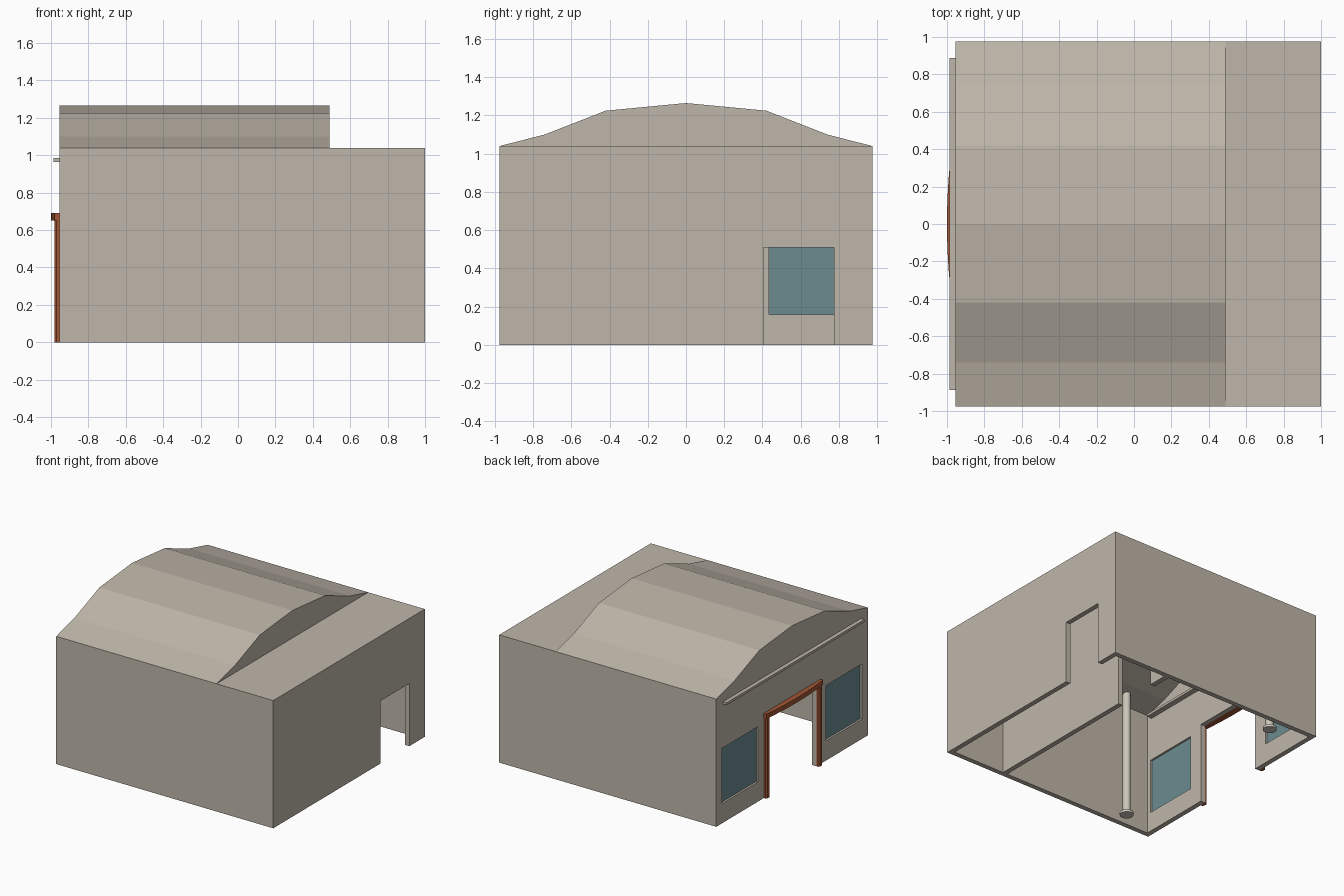
import bpy, bmesh, math
from mathutils import Vector

if "Cube" in bpy.data.objects:
    bpy.data.objects.remove(bpy.data.objects["Cube"])


def material(name, rgb):
    m = bpy.data.materials.new(name)
    m.diffuse_color = (*rgb, 1)
    m.use_nodes = True
    m.node_tree.nodes["Principled BSDF"].inputs["Base Color"].default_value = m.diffuse_color
    return m


PLASTER = material("warm_grey_plaster", (0.52, 0.47, 0.40))
CREAM = material("pale_cream", (0.60, 0.57, 0.49))
GLASS = material("teal_glass", (0.15, 0.26, 0.28))
WOOD = material("red_brown_wood", (0.36, 0.09, 0.035))


def finish(bm, name, mat):
    bmesh.ops.recalc_face_normals(bm, faces=bm.faces)
    me = bpy.data.meshes.new(name)
    bm.to_mesh(me)
    bm.free()
    ob = bpy.data.objects.new(name, me)
    bpy.context.collection.objects.link(ob)
    me.materials.append(mat)
    return ob


def extrude(bm, faces, vec):
    res = bmesh.ops.extrude_face_region(bm, geom=faces, use_keep_orig=True)
    verts = [g for g in res["geom"] if isinstance(g, bmesh.types.BMVert)]
    bmesh.ops.translate(bm, verts=verts, vec=vec)


def prism(name, points, vec, mat):
    bm = bmesh.new()
    face = bm.faces.new([bm.verts.new(p) for p in points])
    extrude(bm, [face], Vector(vec))
    return finish(bm, name, mat)


def box(name, x0, x1, y0, y1, z0, z1, mat):
    pts = [(x0, y0, z0), (x1, y0, z0), (x1, y1, z0), (x0, y1, z0)]
    return prism(name, pts, (0, 0, z1 - z0), mat)


def pierced_wall(name, x, openings, mat):
    """Wall across y with rectangular openings (y0, y1, z0, z1)."""
    ys = sorted({-YI, YI} | {v for o in openings for v in o[:2]})
    zs = sorted({0, H} | {v for o in openings for v in o[2:]})
    bm = bmesh.new()
    grid = {(i, j): bm.verts.new((x, y, z)) for i, y in enumerate(ys) for j, z in enumerate(zs)}
    for i in range(len(ys) - 1):
        for j in range(len(zs) - 1):
            cy, cz = (ys[i] + ys[i + 1]) / 2, (zs[j] + zs[j + 1]) / 2
            if not any(a < cy < b and c < cz < d for a, b, c, d in openings):
                bm.faces.new([grid[i, j], grid[i + 1, j], grid[i + 1, j + 1], grid[i, j + 1]])
    for v in [v for v in bm.verts if not v.link_faces]:
        bm.verts.remove(v)
    extrude(bm, bm.faces[:], Vector((T, 0, 0)))
    return finish(bm, name, mat)


T, H = 0.04, 1.04                      # wall thickness and height
X0, X1, XR, Y = -0.955, 1.0, 0.49, 0.975
YI = Y - T

# Long side walls
for label, s in (("front", -1), ("back", 1)):
    y0, y1 = sorted((s * Y, s * YI))
    box(label + "_wall", X0, X1, y0, y1, 0, H, PLASTER)

# Entrance facade, inner partition and right wall, with their openings
doorway = (0.405, 0.775, 0, 0.51)
windows = [(-0.9, -0.435, 0.16, 0.61), (0.435, 0.9, 0.16, 0.61)]
pierced_wall("entrance_wall", X0, windows + [(-0.315, 0.315, 0, 0.66)], PLASTER)
pierced_wall("partition_wall", XR - T, [doorway], PLASTER)
pierced_wall("right_wall", X1 - T, [doorway], PLASTER)

# Window panes
for n, (a, b, c, d) in enumerate(windows):
    box(f"window_pane_{n + 1}", X0 + 0.016, X0 + 0.024, a, b, c, d, GLASS)

# Flat roof over the rear room
box("flat_roof", XR, X1 - T, -YI, YI, H - T, H, PLASTER)

# Faceted vault and its two gable ends
half = [(0, 1.265), (0.42, 1.225), (0.74, 1.1), (Y, H)]
profile = [(-y, z) for y, z in reversed(half[1:])] + half
for label, x in (("entrance", X0), ("rear", XR - T)):
    prism(label + "_gable", [(x, y, z) for y, z in profile], (T, 0, 0), PLASTER)
shell = [(X0 + T, y, z) for y, z in profile]
shell += [(X0 + T, y, z - T) for y, z in reversed(profile)]
prism("vaulted_roof", shell, (XR - X0 - 2 * T, 0, 0), PLASTER)

# Ledge above the entrance
box("ledge_bar", -0.987, -0.87, -0.887, 0.887, 0.965, 0.985, PLASTER)

# Door frame: stepped posts and a lintel bowed outward
for label, s in (("left", 1), ("right", -1)):
    pts = [(X0, 0.315), (-0.97, 0.315), (-0.98, 0.325), (-0.98, 0.35), (-0.97, 0.362), (X0, 0.362)]
    prism(label + "_door_post", [(x, s * y, 0) for x, y in pts], (0, 0, 0.66), WOOD)
ys = [-0.365 + 0.73 * i / 12 for i in range(13)]
bow = [(-1.0 + 0.02 * (y / 0.365) ** 2, y) for y in ys]
outline = bow + [(X0, 0.365), (X0, -0.365)]
prism("door_lintel", [(x, y, 0.652) for x, y in outline], (0, 0, 0.038), WOOD)


# Interior columns with round bases
def cylinder(name, x, y, r, z0, z1, mat):
    bm = bmesh.new()
    bmesh.ops.create_cone(bm, cap_ends=True, segments=20, radius1=r, radius2=r, depth=z1 - z0)
    bmesh.ops.translate(bm, verts=bm.verts, vec=(x, y, (z0 + z1) / 2))
    for f in bm.faces:
        f.smooth = len(f.verts) == 4
    for e in bm.edges:
        e.smooth = all(f.smooth for f in e.link_faces)
    finish(bm, name, mat)


for label, y in (("front", -0.83), ("back", 0.83)):
    cylinder(label + "_column", -0.625, y, 0.03, 0.02, 1.05, CREAM)
    cylinder(label + "_column_base", -0.625, y, 0.052, 0, 0.02, CREAM)
